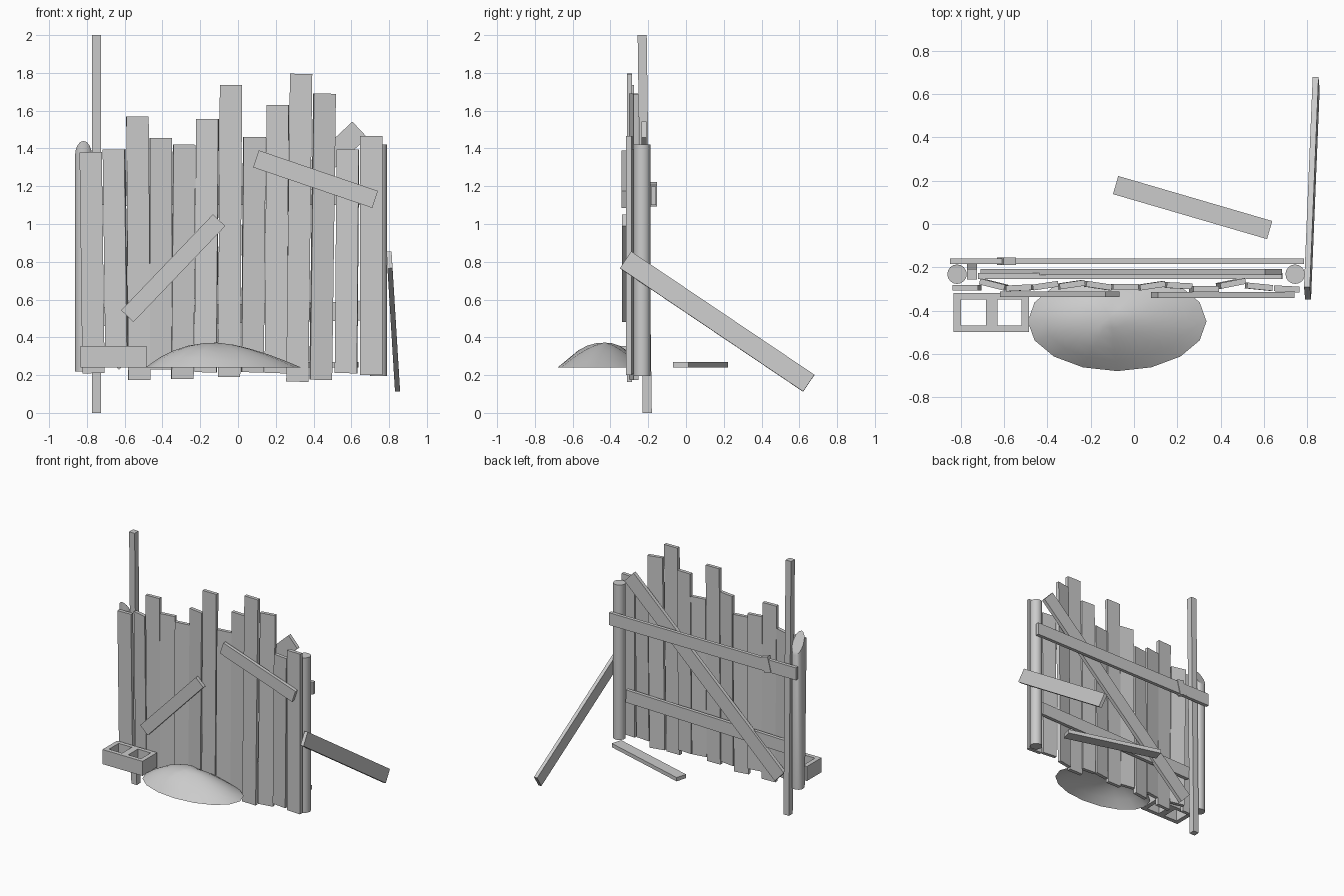
import bpy, bmesh, math
from mathutils import Vector, Matrix

cube = bpy.data.objects.get("Cube")
if cube:
    bpy.data.objects.remove(cube, do_unlink=True)

grey = bpy.data.materials.new("plain_grey")
grey.use_nodes = True
tone = (0.6, 0.6, 0.6, 1)
grey.diffuse_color = tone
grey.node_tree.nodes["Principled BSDF"].inputs["Base Color"].default_value = tone


def finish(name, bm, smooth=False):
    bmesh.ops.recalc_face_normals(bm, faces=bm.faces)
    mesh = bpy.data.meshes.new(name)
    bm.to_mesh(mesh)
    bm.free()
    mesh.materials.append(grey)
    obj = bpy.data.objects.new(name, mesh)
    bpy.context.collection.objects.link(obj)
    if smooth:
        bpy.ops.object.select_all(action='DESELECT')
        obj.select_set(True)
        bpy.context.view_layer.objects.active = obj
        bpy.ops.object.shade_smooth_by_angle(angle=math.radians(40))
    return obj


def board(name, start, end, width, thick, normal=(0, -1, 0)):
    """Plank running from start to end, its broad side facing normal."""
    a, b = Vector(start), Vector(end)
    along = (b - a).normalized()
    side = along.cross(Vector(normal)).normalized()
    face = side.cross(along)
    turn = Matrix((side, face, along)).transposed().to_4x4()
    size = Matrix.Diagonal((width, thick, (b - a).length, 1))
    bm = bmesh.new()
    bmesh.ops.create_cube(bm, size=1, matrix=Matrix.Translation((a + b) / 2) @ turn @ size)
    return finish(name, bm)


def post(name, x, bottom, top, slope):
    """Round post whose top is cut at a slope falling to the back."""
    bm = bmesh.new()
    bmesh.ops.create_cone(bm, cap_ends=True, segments=16, radius1=0.045, radius2=0.045, depth=1)
    for v in bm.verts:
        v.co.z = top - slope * v.co.y if v.co.z > 0 else bottom
        v.co += Vector((x, -0.232, 0))
    return finish(name, bm, True)


# Uneven pickets: top, bottom, sideways lean, twist, depth
pickets = [
    (1.38, 0.21, 0.015, 0, -0.295), (1.395, 0.24, 0.015, -0.25, -0.28),
    (1.57, 0.175, 0.01, 0.05, -0.295), (1.455, 0.23, 0, 0.15, -0.285),
    (1.42, 0.18, -0.01, 0.15, -0.28), (1.555, 0.215, -0.01, -0.15, -0.285),
    (1.735, 0.19, -0.01, 0, -0.29), (1.46, 0.215, -0.01, 0.15, -0.285),
    (1.63, 0.21, -0.01, -0.05, -0.285), (1.795, 0.165, -0.02, 0, -0.30),
    (1.69, 0.175, -0.02, 0.2, -0.275), (1.395, 0.21, -0.01, -0.1, -0.29),
    (1.465, 0.2, 0, -0.05, -0.30),
]
for i, (top, bottom, lean, twist, y) in enumerate(pickets):
    x = -0.78 + i * 0.1238
    board(f"picket_{i + 1}", (x + lean, y, bottom), (x, y, top), 0.118, 0.027, (twist, -1, 0))

# Posts and the tall stake
post("right_post", -0.818, 0.22, 1.36, 1.78)
post("left_post", 0.745, 0.195, 1.42, 0)
board("tall_stake", (-0.749, -0.205, 0), (-0.749, -0.232, 2), 0.048, 0.048)

# Rails and brace on the back
board("upper_rail", (-0.85, -0.172, 1.15), (0.785, -0.172, 1.15), 0.098, 0.027)
board("lower_rail", (-0.72, -0.24, 0.51), (0.685, -0.24, 0.54), 0.1, 0.027)
board("back_brace", (-0.67, -0.222, 0.27), (0.645, -0.222, 1.5), 0.115, 0.028)
board("rail_band", (-0.605, -0.172, 1.1), (-0.575, -0.172, 1.215), 0.06, 0.036)

# Patch boards nailed on the front
board("low_patch", (-0.586, -0.325, 0.512), (-0.1, -0.325, 1.02), 0.09, 0.027)
board("high_patch", (0.095, -0.328, 1.345), (0.726, -0.328, 1.13), 0.095, 0.027)

# Loose planks
board("leaning_plank", (0.802, -0.32, 0.81), (0.842, 0.65, 0.157), 0.107, 0.027, (1, 0, 0.06))
board("fallen_plank", (-0.085, 0.18, 0.255), (0.627, -0.028, 0.255), 0.087, 0.03, (0, 0, 1))

# Hollow block: a grid of cells with two openings
xs = [-0.835, -0.8, -0.685, -0.632, -0.52, -0.485]
ys = [-0.5, -0.468, -0.348, -0.318]
bm = bmesh.new()
for i in range(5):
    for j in range(3):
        if j == 1 and i in (1, 3):
            continue
        corners = [(xs[i], ys[j]), (xs[i + 1], ys[j]), (xs[i + 1], ys[j + 1]), (xs[i], ys[j + 1])]
        bm.faces.new([bm.verts.new((x, y, 0.24)) for x, y in corners])
bmesh.ops.remove_doubles(bm, verts=bm.verts, dist=0.001)
raised = bmesh.ops.extrude_face_region(bm, geom=bm.faces[:], use_keep_orig=True)
for v in raised["geom"]:
    if isinstance(v, bmesh.types.BMVert):
        v.co.z = 0.355
bmesh.ops.dissolve_limit(bm, angle_limit=0.01, verts=bm.verts, edges=bm.edges)
finish("hollow_block", bm)

# Earth mound, open below and cut off along the fence
bm = bmesh.new()
segments, rings = 16, 5
peak = bm.verts.new((-0.11, -0.43, 0.372))
previous = None
for r in range(1, rings + 1):
    t = r / rings
    ring = []
    for s in range(segments):
        a = 2 * math.pi * s / segments
        x = -0.11 + t * (0.032 + 0.413 * math.cos(a))
        y = -0.43 + t * (-0.02 + 0.23 * math.sin(a))
        power = 1.5 if math.cos(a) > -0.3 else 2.3
        ring.append(bm.verts.new((x, y, 0.24 + 0.132 * (1 - t ** power))))
    for s in range(segments):
        n = (s + 1) % segments
        if previous:
            bm.faces.new((previous[s], ring[s], ring[n], previous[n]))
        else:
            bm.faces.new((peak, ring[s], ring[n]))
    previous = ring
bmesh.ops.bisect_plane(bm, geom=bm.verts[:] + bm.edges[:] + bm.faces[:],
                       plane_co=(0, -0.285, 0), plane_no=(0, 1, 0), clear_outer=True)
finish("earth_mound", bm, True)
